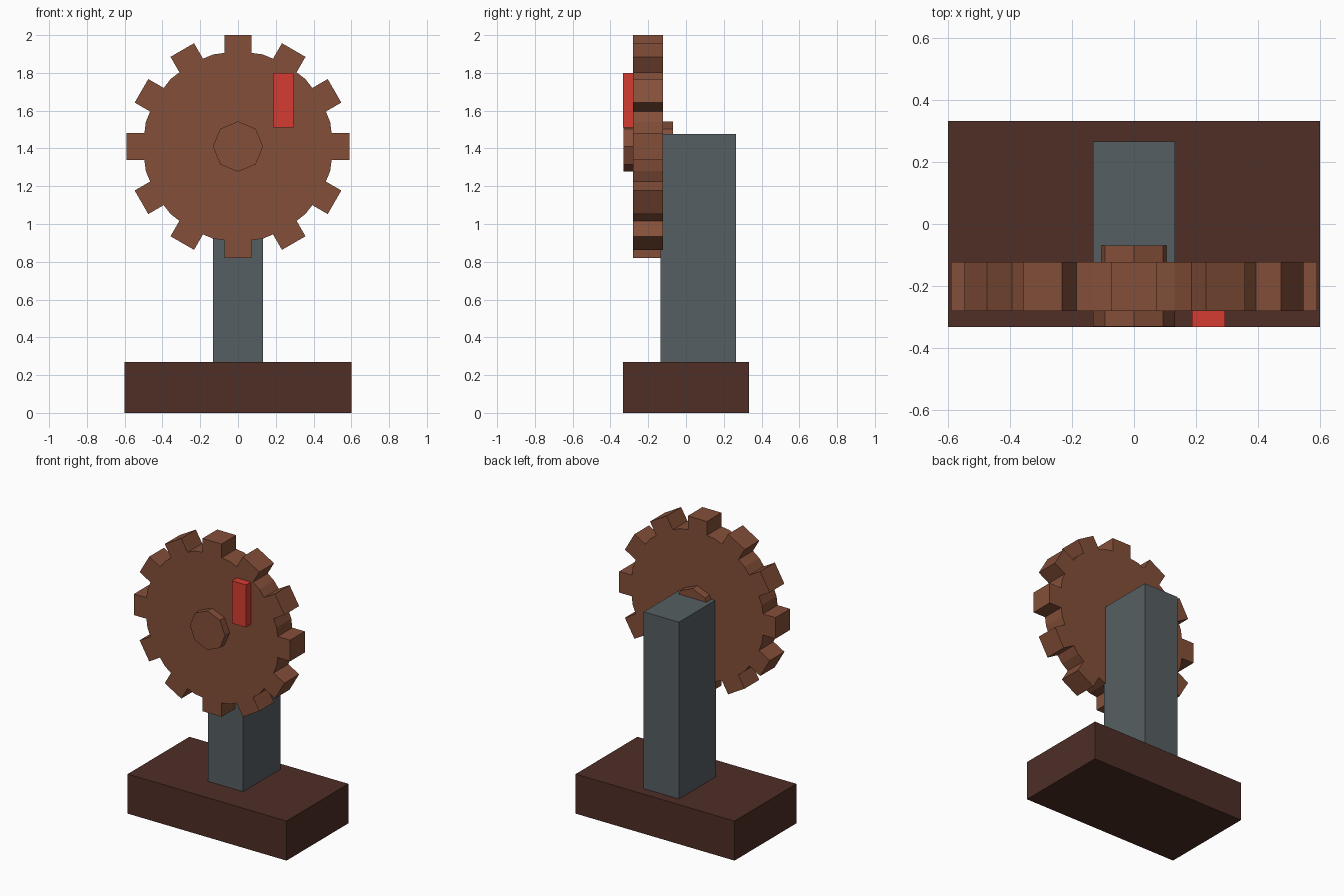
import bpy, math
from mathutils import Matrix, Vector

default = bpy.data.objects.get("Cube")
if default:
    bpy.data.objects.remove(default, do_unlink=True)


def srgb(*rgb):
    return tuple((c / 255 / 12.92 if c < 11 else ((c / 255 + 0.055) / 1.055) ** 2.4) for c in rgb) + (1.0,)


def material(name, color):
    mat = bpy.data.materials.new(name)
    mat.use_nodes = True
    mat.diffuse_color = color
    mat.node_tree.nodes["Principled BSDF"].inputs["Base Color"].default_value = color
    return mat


def box(name, low, high, mat):
    low, high = Vector(low), Vector(high)
    bpy.ops.mesh.primitive_cube_add(size=1, location=(low + high) / 2)
    ob = bpy.context.object
    ob.name = name
    ob.data.transform(Matrix.Diagonal((*(high - low), 1)))
    ob.data.materials.append(mat)
    return ob


def disc(name, sides, radius, y0, y1, mat):
    bpy.ops.mesh.primitive_cylinder_add(vertices=sides, radius=radius, depth=y1 - y0,
                                        location=(0, (y0 + y1) / 2, HUB_Z))
    ob = bpy.context.object
    ob.name = name
    ob.data.transform(Matrix.Rotation(math.pi / 2, 4, 'X'))
    ob.data.materials.append(mat)
    return ob


dark_wood = material("dark wood", srgb(78, 46, 38))
wood = material("brown wood", srgb(132, 79, 57))
stone = material("grey metal", srgb(86, 95, 98))
red = material("red paint", srgb(214, 60, 50))

HUB_Z = 1.41
FRONT, BACK = -0.28, -0.122

# Base and post
box("base", (-0.6, -0.333, 0), (0.6, 0.333, 0.27), dark_wood)
box("post", (-0.133, -0.135, 0.27), (0.133, 0.266, 1.477), stone)

# Gear wheel with twelve square teeth, and its axle
disc("gear_wheel", 24, 0.505, FRONT, BACK, wood)
disc("axle", 8, 0.133, -0.33, -0.07, wood)
for i in range(12):
    tooth = box(f"gear_tooth_{i + 1}", (-0.072, FRONT, 0.44), (0.072, BACK, 0.59), wood)
    # move the tooth into place around the hub
    turn = Matrix.Rotation(i * math.tau / 12, 4, 'Y')
    tooth.matrix_world = Matrix.Translation((0, 0, HUB_Z)) @ turn @ Matrix.Translation(tooth.location)

# Red handle on the wheel's face
box("handle", (0.187, -0.333, 1.51), (0.293, -0.2, 1.8), red)
